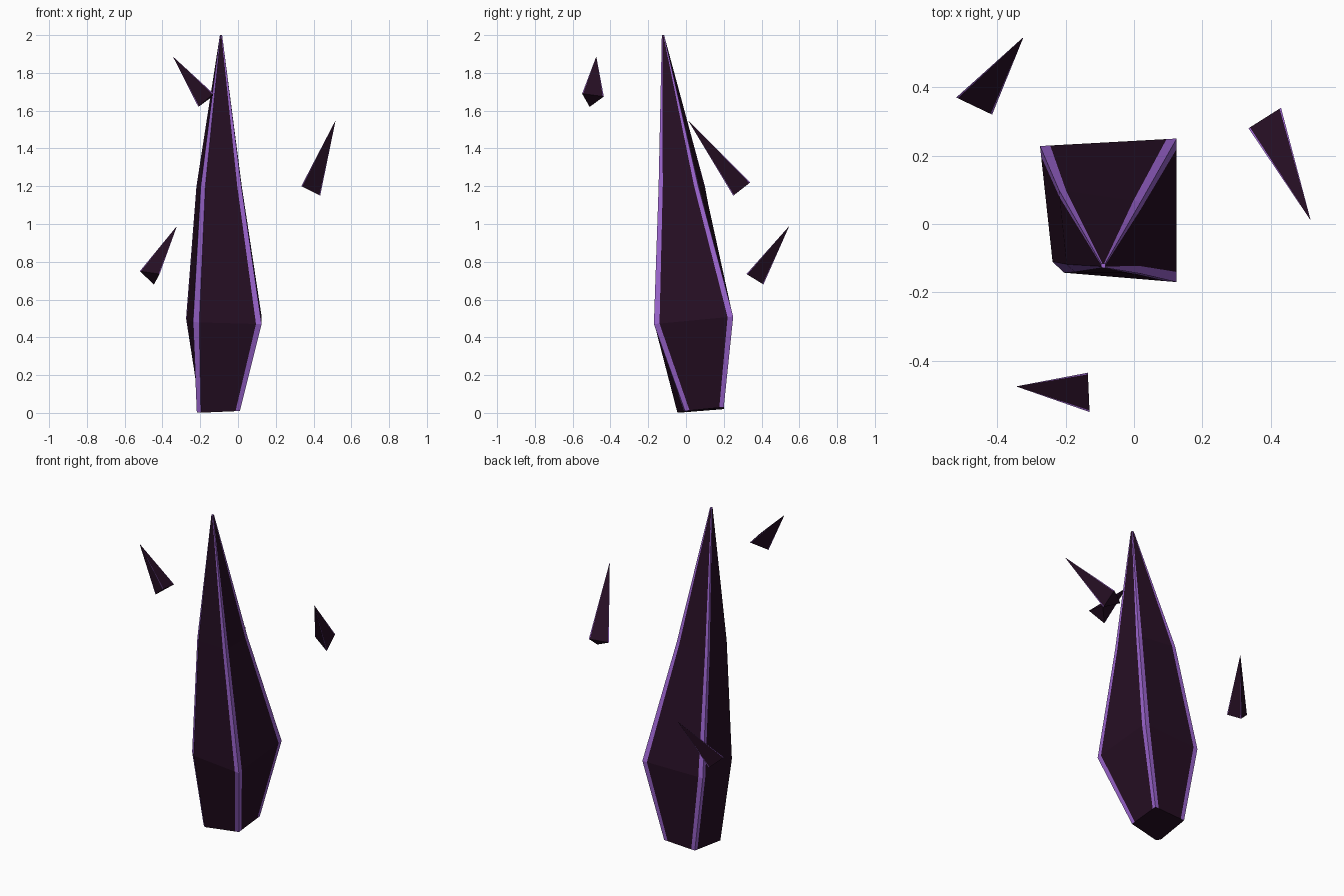
import bpy, bmesh
from mathutils import Vector

cube = bpy.data.objects.get("Cube")
if cube:
    bpy.data.objects.remove(cube, do_unlink=True)


def make_material(name, color):
    mat = bpy.data.materials.new(name)
    mat.use_nodes = True
    mat.diffuse_color = color
    mat.node_tree.nodes["Principled BSDF"].inputs["Base Color"].default_value = color
    return mat


dark = make_material("dark plum", (0.019, 0.0045, 0.017, 1))
glow = make_material("edge violet", (0.33, 0.13, 0.62, 1))


def build_crystal(name, rings, widths, chamfered=()):
    """Loft rings of corners; a violet strip of the given width wraps every corner."""
    bm = bmesh.new()
    loops = []
    for ring, width in zip(rings, widths):
        pts = [Vector(p) for p in ring]
        loop = []
        for i, p in enumerate(pts):
            to_prev = (pts[i - 1] - p).normalized() * width
            to_next = (pts[(i + 1) % len(pts)] - p).normalized() * width
            middle = p + (to_prev + to_next) / 2 if i in chamfered else p
            loop += [bm.verts.new(q) for q in (p + to_prev, middle, p + to_next)]
        loops.append(loop)
    for low, high in zip(loops, loops[1:]):
        count = len(low)
        for j in range(count):
            k = (j + 1) % count
            face = bm.faces.new((low[j], low[k], high[k], high[j]))
            face.material_index = 0 if j % 3 == 2 else 1
    bm.faces.new(loops[0][::-1])
    bm.faces.new(loops[-1]).material_index = 1
    bmesh.ops.recalc_face_normals(bm, faces=bm.faces[:])
    mesh = bpy.data.meshes.new(name)
    bm.to_mesh(mesh)
    bm.free()
    mesh.materials.append(dark)
    mesh.materials.append(glow)
    obj = bpy.data.objects.new(name, mesh)
    bpy.context.collection.objects.link(obj)


def build_shard(name, tip, base):
    tip = Vector(tip)
    top = [tip.lerp(Vector(p), 0.015) for p in base]
    build_crystal(name, [base, top], [0.005, 0.0005])


# Main crystal: corners run front left, front right, back right, back left on the page
base = [(-0.22, -0.05, 0.0), (0.01, -0.005, 0.01), (0.01, 0.2, 0.03), (-0.2, 0.2, 0.02)]
belly = [(-0.235, -0.14, 0.48), (0.125, -0.17, 0.47), (0.125, 0.25, 0.51), (-0.275, 0.228, 0.5)]
shoulder = [(-0.195, -0.14, 1.2), (0.018, -0.145, 1.2), (0.02, 0.065, 1.2), (-0.22, 0.1, 1.2)]
peak = [(-0.09 + sx * 0.006, -0.122 + sy * 0.006, 2.0)
        for sx, sy in ((-1, -1), (1, -1), (1, 1), (-1, 1))]
build_crystal("main_crystal", [base, belly, shoulder, peak],
              [0.024, 0.03, 0.022, 0.004], chamfered=(0,))

# Floating shards
build_shard("upper_front_shard", (-0.345, -0.475, 1.887),
            [(-0.21, -0.51, 1.62), (-0.13, -0.55, 1.69), (-0.135, -0.435, 1.675)])
build_shard("side_shard", (0.517, 0.01, 1.55),
            [(0.335, 0.28, 1.2), (0.43, 0.34, 1.22), (0.435, 0.25, 1.15)])
build_shard("lower_back_shard", (-0.323, 0.547, 0.99),
            [(-0.52, 0.37, 0.75), (-0.415, 0.32, 0.735), (-0.445, 0.41, 0.68)])
